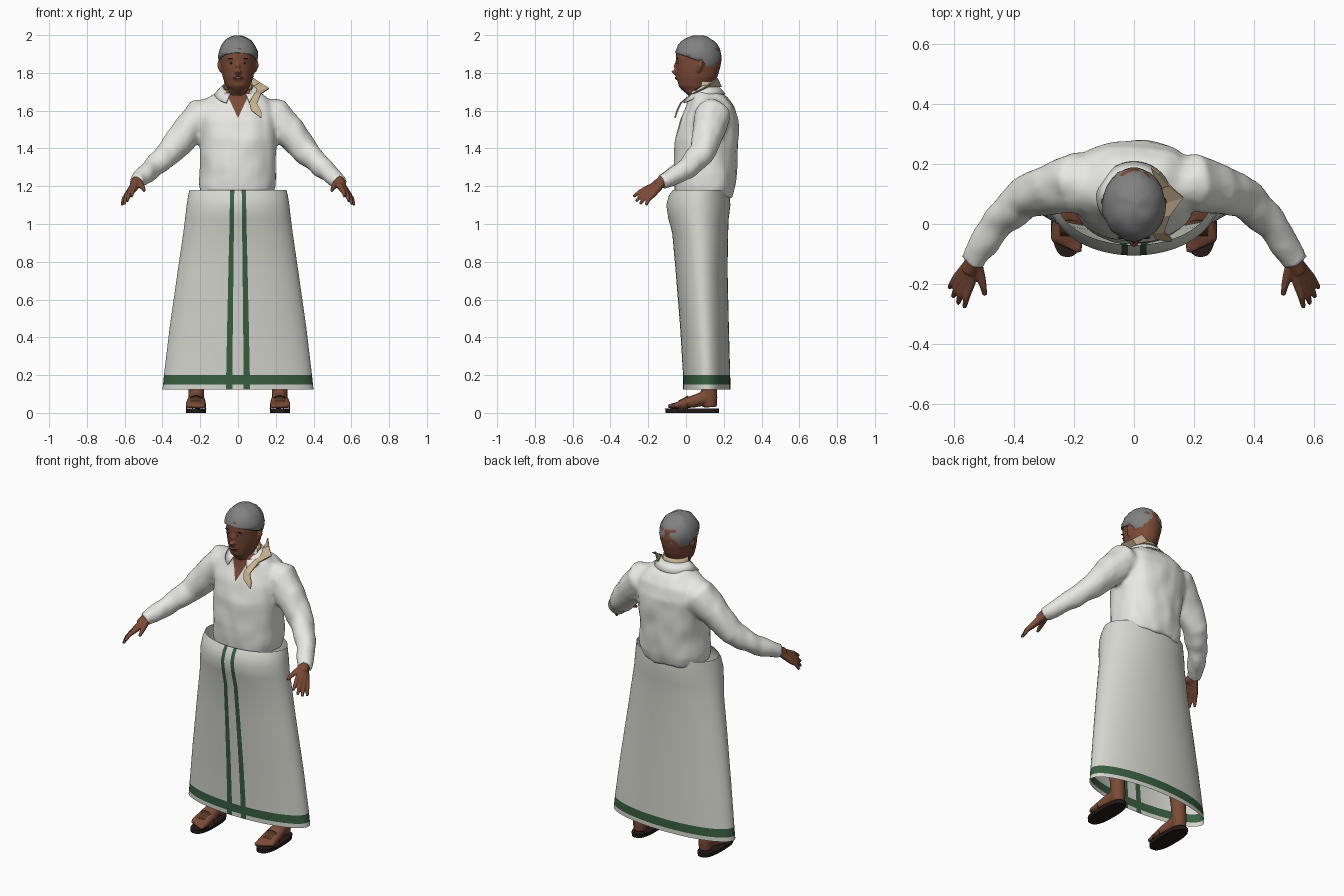
import bpy, bmesh, math
from mathutils import Vector, noise

if "Cube" in bpy.data.objects:
    bpy.data.objects.remove(bpy.data.objects["Cube"])


def material(name, *rgb):
    m = bpy.data.materials.new(name)
    m.use_nodes = True
    m.diffuse_color = (*rgb, 1)
    m.node_tree.nodes["Principled BSDF"].inputs["Base Color"].default_value = (*rgb, 1)
    return m


WHITE = material("shirt white", .8, .8, .77)
CLOTH = material("wrap off white", .67, .67, .62)
GREEN = material("border green", .04, .115, .052)
SKIN = material("skin brown", .2, .07, .037)
HAIR = material("hair grey", .22, .22, .22)
BEIGE = material("scarf beige", .58, .45, .28)
SOLE = material("sole dark", .018, .01, .009)
STRAP = material("strap brown", .09, .04, .018)
EYE = material("eye white", .55, .5, .46)
DARK = material("eye dark", .02, .012, .01)


def bridge(bm, rings, caps=True, closed=True):
    rows = [[bm.verts.new(p) for p in r] for r in rings]
    n = len(rows[0])
    for a, b in zip(rows, rows[1:]):
        for i in range(n if closed else n - 1):
            j = (i + 1) % n
            bm.faces.new((a[i], a[j], b[j], b[i]))
    if caps:
        bm.faces.new(rows[0][::-1])
        bm.faces.new(rows[-1])


def loft(bm, rings, cx=0, n=40, p=2.0):
    """Stack of superellipses given as (z, centre y, half width, half depth)."""
    def power(v):
        return math.copysign(abs(v) ** (2 / p), v)
    angles = [math.tau * i / n for i in range(n)]
    bridge(bm, [[(cx + rx * power(math.cos(a)), cy + ry * power(math.sin(a)), z)
                 for a in angles] for z, cy, rx, ry in rings])


def tube(bm, pts, n=14):
    """Round limb along (x, y, z, radius) points."""
    co = [Vector(p[:3]) for p in pts]
    rings = []
    for i, p in enumerate(pts):
        t = co[min(i + 1, len(co) - 1)] - co[max(i - 1, 0)]
        q = t.to_track_quat('Z', 'Y')
        rings.append([co[i] + q @ Vector((math.cos(math.tau * k / n), math.sin(math.tau * k / n), 0)) * p[3]
                      for k in range(n)])
    bridge(bm, rings)


def ball(bm, centre, size):
    made = bmesh.ops.create_uvsphere(bm, u_segments=24, v_segments=16, radius=1)["verts"]
    for v in made:
        v.co = Vector(centre) + Vector(size) * v.co


def finish(bm, name, *mats, smooth=True, mirror=False, solid=0):
    bmesh.ops.recalc_face_normals(bm, faces=bm.faces)
    me = bpy.data.meshes.new(name)
    bm.to_mesh(me)
    bm.free()
    for m in mats:
        me.materials.append(m)
    me.polygons.foreach_set("use_smooth", [smooth] * len(me.polygons))
    ob = bpy.data.objects.new(name, me)
    bpy.context.collection.objects.link(ob)
    if solid:
        ob.modifiers.new("thickness", 'SOLIDIFY').thickness = solid
    if mirror:
        ob.modifiers.new("mirror", 'MIRROR')
    return ob


def fuse(bm, voxel, passes):
    """Melt overlapping volumes into one soft surface."""
    ob = finish(bm, "melt")
    r = ob.modifiers.new("remesh", 'REMESH')
    r.mode, r.voxel_size = 'VOXEL', voxel
    s = ob.modifiers.new("soften", 'SMOOTH')
    s.factor, s.iterations = .5, passes
    deps = bpy.context.evaluated_depsgraph_get()
    out = bmesh.new()
    out.from_mesh(ob.evaluated_get(deps).to_mesh())
    for f in out.faces:
        f.material_index = 0
    bpy.data.objects.remove(ob)
    return out


def cut(bm, point, normal):
    bmesh.ops.bisect_plane(bm, geom=bm.verts[:] + bm.edges[:] + bm.faces[:],
                           plane_co=point, plane_no=normal)


# Shirt: torso and sleeves melted together, with soft folds and an open neck
bm = bmesh.new()
loft(bm, [(1.14, .095, .19, .15), (1.2, .1, .203, .16), (1.3, .1, .198, .168), (1.45, .11, .205, .168),
          (1.55, .125, .215, .156), (1.62, .13, .205, .127), (1.665, .12, .16, .105),
          (1.7, .1, .105, .085), (1.715, .09, .07, .07)], p=2.3)
for s in (-1, 1):
    tube(bm, [(s * x, y, z, r) for x, y, z, r in (
        (.1, .13, 1.61, .07), (.19, .14, 1.57, .1), (.27, .12, 1.49, .087), (.37, .085, 1.37, .07),
        (.46, 0, 1.29, .057), (.525, -.1, 1.235, .045), (.54, -.13, 1.222, .042))])
bm = fuse(bm, .012, 5)
bm.normal_update()
for v, n in [(v, v.normal.copy()) for v in bm.verts]:
    v.co += n * noise.noise(Vector((v.co.x * 14, v.co.y * 14, v.co.z * 8))) * .008
for s in (-1, 1):
    cut(bm, (0, 0, 1.56), (s, 0, -.46))
for f in bm.faces:
    c = f.calc_center_median()
    f.material_index = int(abs(c.x) < (c.z - 1.56) * .46 and c.y < .07)
finish(bm, "shirt", WHITE, SKIN)


# Collar and the scarf behind it: bands around the neck, open at the front
def neck_band(name, mat, reach, inner, outer):
    bm = bmesh.new()
    angles = [reach * (i / 16 - 1) for i in range(33)]
    bridge(bm, [[(r * math.sin(a), .09 + r * .95 * math.cos(a), z - drop * max(0, -math.cos(a)))
                 for a in angles] for r, z, drop in (inner, outer)], caps=False, closed=False)
    finish(bm, name, mat, solid=.006)


neck_band("collar", WHITE, 2.62, (.083, 1.735, .05), (.125, 1.69, .055))
neck_band("scarf_neck", BEIGE, 1.7, (.074, 1.755, 0), (.08, 1.7, 0))
bm = bmesh.new()
bridge(bm, [((.06, .19, 1.725), (.085, .17, 1.77)), ((.085, .12, 1.725), (.12, .13, 1.745)),
            ((.1, .07, 1.7), (.165, .09, 1.715)), ((.085, .03, 1.685), (.12, .03, 1.685)),
            ((.06, -.025, 1.64), (.1, -.025, 1.635)), ((.07, -.045, 1.6), (.125, -.045, 1.59)),
            ((.115, -.055, 1.565), (.125, -.055, 1.56))], caps=False, closed=False)
finish(bm, "scarf_ends", BEIGE, solid=.006, smooth=False)

# Wrapped lower garment: open flaring tube with green border and front stripes
edge, inner = .16, .076
angles = [-edge, -inner, inner, edge] + [edge + (math.tau - 2 * edge) * i / 60 for i in range(1, 60)]
profile = [(.125, .11, .4, .125), (.15, .11, .397, .125), (.2, .109, .392, .125), (.45, .098, .362, .129),
           (.76, .082, .318, .138), (.95, .075, .29, .148), (1.03, .066, .28, .16), (1.1, .065, .272, .17),
           (1.15, .07, .264, .161), (1.18, .08, .257, .15)]
bm = bmesh.new()
bridge(bm, [[(rx * math.sin(a), cy - ry * math.cos(a), z) for a in angles]
            for z, cy, rx, ry in profile], caps=False)
for i, f in enumerate(bm.faces):
    row, column = divmod(i, len(angles))
    f.material_index = int(row == 1 or column in (0, 2))
finish(bm, "wrap_skirt", CLOTH, GREEN)

# Head with neck, nose, brow and ears
bm = bmesh.new()
loft(bm, [(1.6, .09, .06, .06), (1.68, .08, .064, .066), (1.71, .055, .05, .078), (1.73, .05, .064, .09),
          (1.78, .06, .082, .107), (1.83, .065, .09, .117), (1.88, .068, .094, .122),
          (1.93, .065, .09, .115), (1.97, .065, .06, .075)])
tube(bm, [(0, -.045, 1.865, .009), (0, -.056, 1.83, .012), (0, -.062, 1.81, .018), (0, -.05, 1.797, .014)])
ball(bm, (0, -.042, 1.772), (.028, .012, .013))
for s in (-1, 1):
    tube(bm, [(s * .092, .08, 1.868, .014), (s * .096, .075, 1.84, .016), (s * .087, .065, 1.805, .01)])
    tube(bm, [(s * .012, -.046, 1.872, .008), (s * .035, -.038, 1.877, .009), (s * .06, -.02, 1.872, .008)])
head = finish(fuse(bm, .006, 4), "head", SKIN)
bpy.context.view_layer.update()


# Facial details set on the surface of the head
def face_spot(name, mat, x, z, size, out=0, sides=(-1, 1)):
    bm = bmesh.new()
    for s in sides:
        hit = head.ray_cast(Vector((s * x, -1, z)), Vector((0, 1, 0)))[1]
        ball(bm, hit - Vector((0, out, 0)), size)
    finish(bm, name, mat)


face_spot("eyes", EYE, .036, 1.853, (.014, .005, .005))
face_spot("pupils", DARK, .036, 1.853, (.006, .004, .005), .003)
face_spot("eyebrows", DARK, .036, 1.877, (.02, .005, .003))
face_spot("lips", STRAP, 0, 1.773, (.026, .005, .008), sides=(1,))
face_spot("teeth", EYE, 0, 1.775, (.017, .004, .0025), .003, sides=(1,))

# Hair: a cap trimmed along the hairline, longer behind the ears
bm = bmesh.new()
ball(bm, (0, .064, 1.885), (.106, .124, .115))
for v in bm.verts:
    if v.co.z < 1.885:
        v.co.x *= 1 - (1.885 - v.co.z) * .5
cut(bm, (0, -.06, 1.908), (0, .35, 1))
cut(bm, (0, .1, 0), (0, 1, 0))
cut(bm, (0, 0, 1.79), (0, 0, 1))
bare = [f for f in bm.faces for c in [f.calc_center_median()]
        if c.z < 1.908 - (c.y + .06) * .35 and (c.y < .1 or c.z < 1.79)]
bmesh.ops.delete(bm, geom=bare, context='FACES')
for v in bm.verts:
    v.co += (v.co - Vector((0, .064, 1.87))) * noise.noise(v.co * 28) * .05
finish(bm, "hair", HAIR, solid=.012)

# Hands: fingers fanning out from the wrist
bm = bmesh.new()
tube(bm, [(.515, -.08, 1.245, .03), (.535, -.125, 1.225, .03), (.55, -.16, 1.205, .026)])
for knuckle, tip in (((.545, -.2, 1.19), (.565, -.278, 1.145)), ((.562, -.198, 1.178), (.587, -.265, 1.12)),
                     ((.577, -.19, 1.165), (.603, -.243, 1.105)), ((.587, -.175, 1.155), (.615, -.212, 1.1))):
    mid = [(a + b) / 2 + d for a, b, d in zip(knuckle, tip, (.003, -.003, .005))]
    tube(bm, [(.535, -.12, 1.225, .022), (*knuckle, .016), (*mid, .012), (*tip, .008)])
tube(bm, [(.53, -.12, 1.225, .022), (.512, -.17, 1.205, .016), (.502, -.21, 1.19, .012), (.497, -.237, 1.175, .008)])
finish(fuse(bm, .005, 2), "hands", SKIN, mirror=True)

# Feet and lower legs
bm = bmesh.new()
tube(bm, [(.21, .11, .7, .06), (.215, .11, .35, .055), (.22, .12, .16, .042), (.22, .125, .08, .042),
          (.22, .128, .03, .036)])
for i in range(5):
    x = .186 + .019 * i
    tube(bm, [(.22, .11, .08, .04), ((x + .22) / 2, .03, .058, .032), (x, -.05, .04, .017),
              (x, -.096 + .009 * i, .034, .011)])
finish(fuse(bm, .007, 3), "feet", SKIN, mirror=True)

# Sandals
bm = bmesh.new()
loft(bm, [(0, .033, .052, .142), (.022, .033, .054, .143)], cx=.222, p=2.6)
finish(bm, "sandal_soles", SOLE, smooth=False, mirror=True)
bm = bmesh.new()
arc = [math.pi * i / 12 for i in range(13)]
bridge(bm, [[(.222 + .054 * math.cos(a), y, .02 + h * math.sin(a) ** .7) for a in arc]
            for y, h in ((-.04, .045), (-.015, .058), (.01, .072))], caps=False, closed=False)
finish(bm, "sandal_straps", STRAP, solid=.006, mirror=True)
